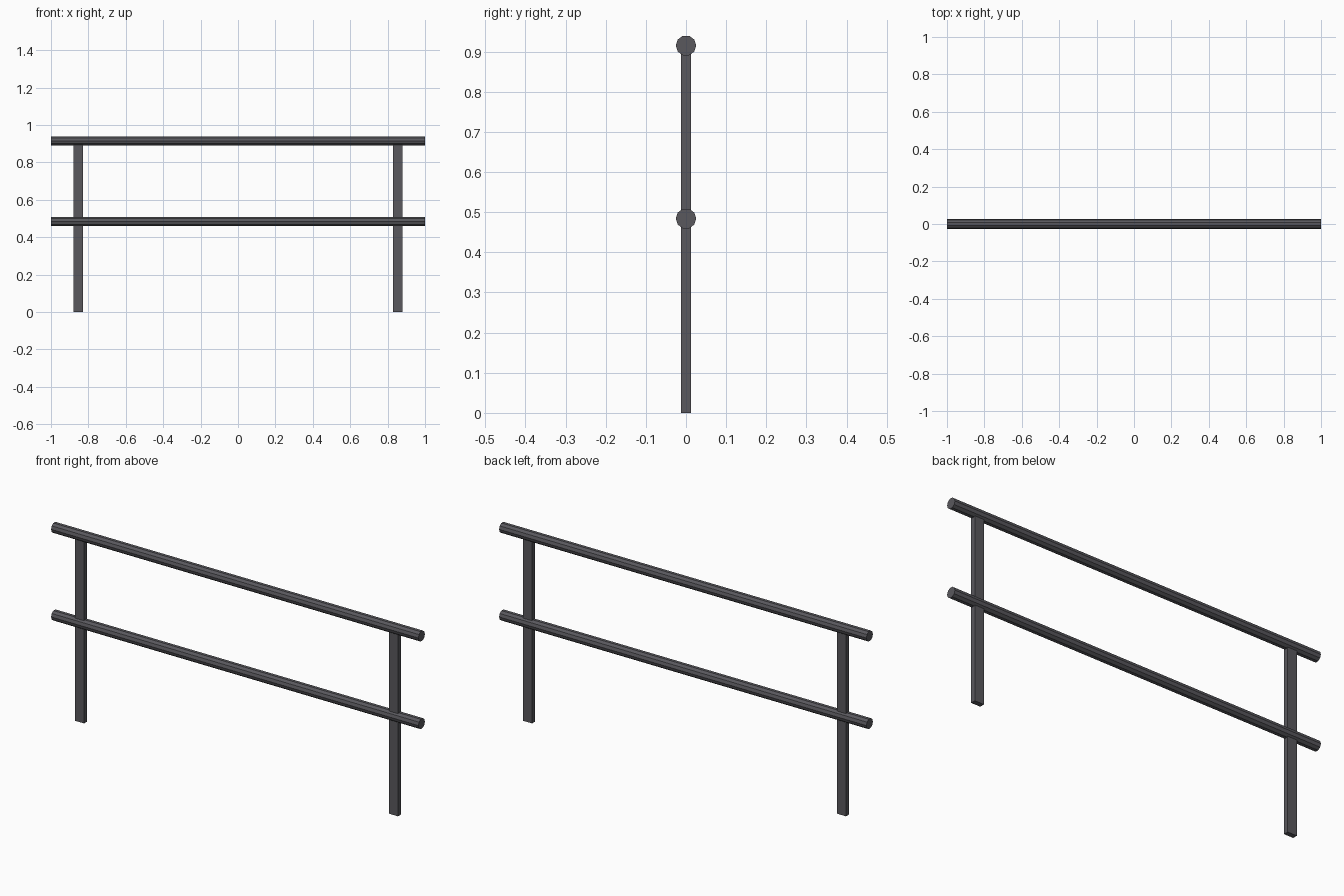
import bpy, math

if "Cube" in bpy.data.objects:
    bpy.data.objects.remove(bpy.data.objects["Cube"])

metal = bpy.data.materials.new("dark grey metal")
metal.diffuse_color = (0.1, 0.098, 0.11, 1)
metal.use_nodes = True
metal.node_tree.nodes["Principled BSDF"].inputs["Base Color"].default_value = metal.diffuse_color


def rail(name, z):
    # ten-sided horizontal bar along x
    bpy.ops.mesh.primitive_cylinder_add(vertices=10, radius=0.0255, depth=2,
                                        location=(0, 0, z),
                                        rotation=(0, math.pi / 2, 0))
    ob = bpy.context.object
    ob.name = name
    ob.data.materials.append(metal)


def post(name, x):
    # flat upright bar, its top sunk into the upper rail
    h = 0.91
    bpy.ops.mesh.primitive_cube_add(size=1, location=(x, 0, h / 2))
    ob = bpy.context.object
    ob.name = name
    ob.scale = (0.05, 0.024, h)
    ob.data.materials.append(metal)


# Rails
rail("top_rail", 0.915)
rail("middle_rail", 0.484)

# Posts
for side, x in (("left", -0.855), ("right", 0.855)):
    post(side + "_post", x)
